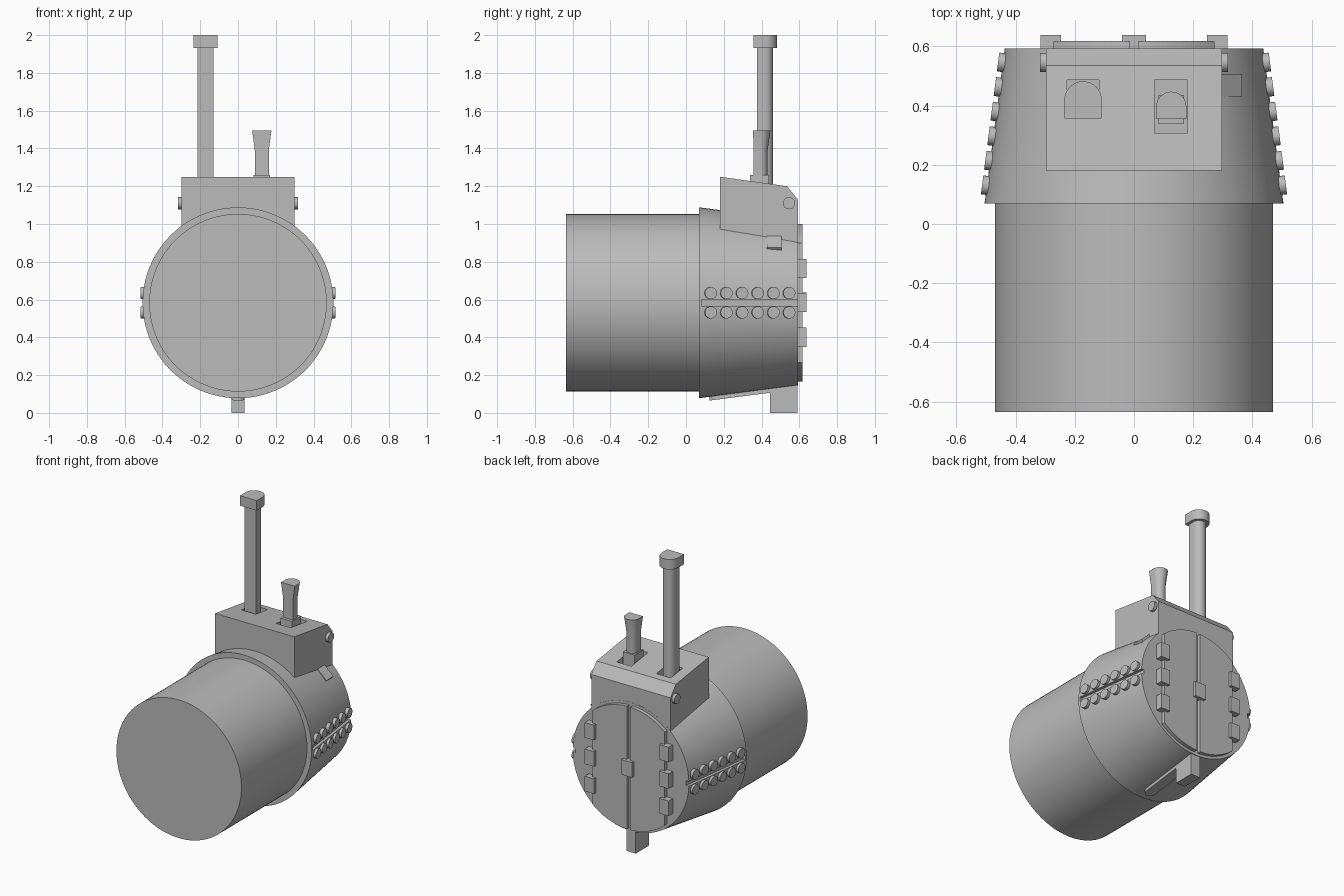
import bpy, bmesh, math
from mathutils import Vector, Matrix

if "Cube" in bpy.data.objects:
    bpy.data.objects.remove(bpy.data.objects["Cube"], do_unlink=True)

grey = bpy.data.materials.new("hull_grey")
grey.use_nodes = True
grey.diffuse_color = (0.5, 0.5, 0.5, 1)
grey.node_tree.nodes["Principled BSDF"].inputs["Base Color"].default_value = (0.5, 0.5, 0.5, 1)

AXIS_Z = 0.583
Y0, Y1, R0, R1 = 0.07, 0.593, 0.505, 0.437
TAPER = math.atan((R0 - R1) / (Y1 - Y0))


def hull_radius(y):
    return R0 + (R1 - R0) * (y - Y0) / (Y1 - Y0)


def finish(name, bm, smooth=False):
    bmesh.ops.recalc_face_normals(bm, faces=bm.faces)
    mesh = bpy.data.meshes.new(name)
    bm.to_mesh(mesh)
    bm.free()
    mesh.materials.append(grey)
    ob = bpy.data.objects.new(name, mesh)
    bpy.context.collection.objects.link(ob)
    if smooth:
        smooth_edges(ob)
    return ob


def select(ob):
    bpy.ops.object.select_all(action="DESELECT")
    ob.select_set(True)
    bpy.context.view_layer.objects.active = ob


def smooth_edges(ob):
    select(ob)
    bpy.ops.object.shade_smooth_by_angle(angle=math.radians(30))


def box(name, lo, hi, matrix=None):
    lo, hi = Vector(lo), Vector(hi)
    bm = bmesh.new()
    bmesh.ops.create_cube(bm, size=1)
    bm.transform(Matrix.Translation((lo + hi) / 2) @ Matrix.Diagonal((*(hi - lo), 1)))
    if matrix:
        bm.transform(matrix)
    return finish(name, bm)


def loft(name, loops, smooth=False):
    """Skin a stack of matching closed loops and cap both ends."""
    bm = bmesh.new()
    rings = [[bm.verts.new(p) for p in loop] for loop in loops]
    n = len(rings[0])
    for a, b in zip(rings, rings[1:]):
        for i in range(n):
            bm.faces.new((a[i], a[(i + 1) % n], b[(i + 1) % n], b[i]))
    bm.faces.new(rings[0])
    bm.faces.new(rings[-1])
    return finish(name, bm, smooth)


def circle(r, y, n=96):
    return [(r * math.cos(2 * math.pi * i / n), y, AXIS_Z + r * math.sin(2 * math.pi * i / n))
            for i in range(n)]


def disc(name, r, depth, matrix):
    bm = bmesh.new()
    bmesh.ops.create_cone(bm, cap_ends=True, segments=24, radius1=r, radius2=r, depth=depth)
    bm.transform(matrix)
    return finish(name, bm, True)


def arch(cx, half, y0, y1, z):
    """Flat at the front, half round at the back."""
    pts = [(cx - half, y0, z), (cx + half, y0, z)]
    for i in range(17):
        a = math.pi * i / 16
        pts.append((cx + half * math.cos(a), y1 - half + half * math.sin(a), z))
    return pts


def cut(target, cutter):
    mod = target.modifiers.new("cut", "BOOLEAN")
    mod.operation, mod.solver, mod.object = "DIFFERENCE", "EXACT", cutter
    select(target)
    bpy.ops.object.modifier_apply(modifier=mod.name)
    bpy.data.objects.remove(cutter, do_unlink=True)


# Main drum and tapered rear hull
loft("drum", [circle(0.47, -0.635), circle(0.47, 0.15)], True)
hull = loft("rear_hull", [circle(R0, Y0), circle(R1, Y1)], True)

# Side grooves with two rows of bolts
for side, label in ((1, "left"), (-1, "right")):
    rot = Matrix.Rotation(side * TAPER, 4, "Z")
    y_mid = (Y0 + Y1) / 2
    place = Matrix.Translation((side * hull_radius(y_mid), y_mid, AXIS_Z)) @ rot
    cut(hull, box("groove_cutter", (-0.02, -0.252, -0.016), (0.02, 0.35, 0.016), place))
    for row in (-1, 1):
        for i in range(6):
            y = 0.13 + 0.083 * i
            spot = Matrix.Translation((side * (hull_radius(y) - 0.002), y, AXIS_Z + 0.051 * row))
            disc(f"{label}_bolt", 0.032, 0.036, spot @ rot @ Matrix.Rotation(math.pi / 2, 4, "Y"))
smooth_edges(hull)

# Rear doors: two halves of a disc trimmed along the hinge lines
for side, label in ((1, "left"), (-1, "right")):
    r, inner, outer = 0.418, 0.013, 0.272
    xs = [inner + (outer - inner) * i / 16 for i in range(17)]
    rim = [(x, math.sqrt(r * r - x * x)) for x in xs]
    outline = rim + [(x, -z) for x, z in reversed(rim)]
    loft(f"{label}_door", [[(side * x, y, AXIS_Z + z) for x, z in outline] for y in (0.585, 0.618)])
    for z in (0.40, 0.585, 0.765):
        box(f"{label}_hinge", (side * 0.281 - 0.035, 0.585, z - 0.051),
            (side * 0.281 + 0.035, 0.638, z + 0.051))
box("door_latch", (-0.04, 0.585, 0.536), (0.04, 0.638, 0.638))

# Top housing with sloped rear edge and two wells
profile = [(0.18, 1.25), (0.535, 1.2), (0.592, 1.13), (0.592, 0.9), (0.43, 0.925), (0.18, 0.972)]
housing = loft("housing", [[(x, y, z) for y, z in profile] for x in (-0.298, 0.298)])
cut(housing, box("tall_well_cutter", (-0.227, 0.36, 1.13), (-0.118, 0.487, 1.4)))
cut(housing, box("short_well_cutter", (0.07, 0.308, 1.13), (0.18, 0.487, 1.4)))
for side in (-1, 1):
    disc("housing_bolt", 0.032, 0.04, Matrix.Translation((side * 0.298, 0.546, 1.11))
         @ Matrix.Rotation(math.pi / 2, 4, "Y"))

# Small plate lying on the hull beside the housing
angle = math.radians(42)
place = Matrix.Translation((0.32, 0.468, AXIS_Z + 0.31)) @ Matrix.Rotation(angle, 4, "Y")
box("side_tab", (-0.06, -0.038, -0.03), (0.045, 0.038, 0.017), place)

# Tall periscope
loft("tall_mast", [arch(-0.172, 0.043, 0.375, 0.461, z) for z in (1.13, 1.94)], True)
loft("tall_mast_head", [arch(-0.172, 0.063, 0.357, 0.482, z) for z in (1.932, 2.0)], True)

# Short periscope with flared head
loft("short_mast", [arch(0.126, 0.037, 0.358, 0.432, 1.13), arch(0.126, 0.037, 0.358, 0.432, 1.39),
                    arch(0.126, 0.051, 0.355, 0.447, 1.495)], True)
box("short_mast_base", (0.083, 0.338, 1.13), (0.169, 0.436, 1.26))

# Keel block and the rounded strip leading to it
box("keel_block", (-0.035, 0.445, 0), (0.035, 0.59, 0.18))
strip = [(x, 0.595 - y, z) for x, y, z in arch(0, 0.035, 0.1, 0.47, 0)]
loft("keel_strip", [[(x, y, AXIS_Z - hull_radius(y) + dz) for x, y, _ in strip]
                    for dz in (-0.02, 0.03)], True)
